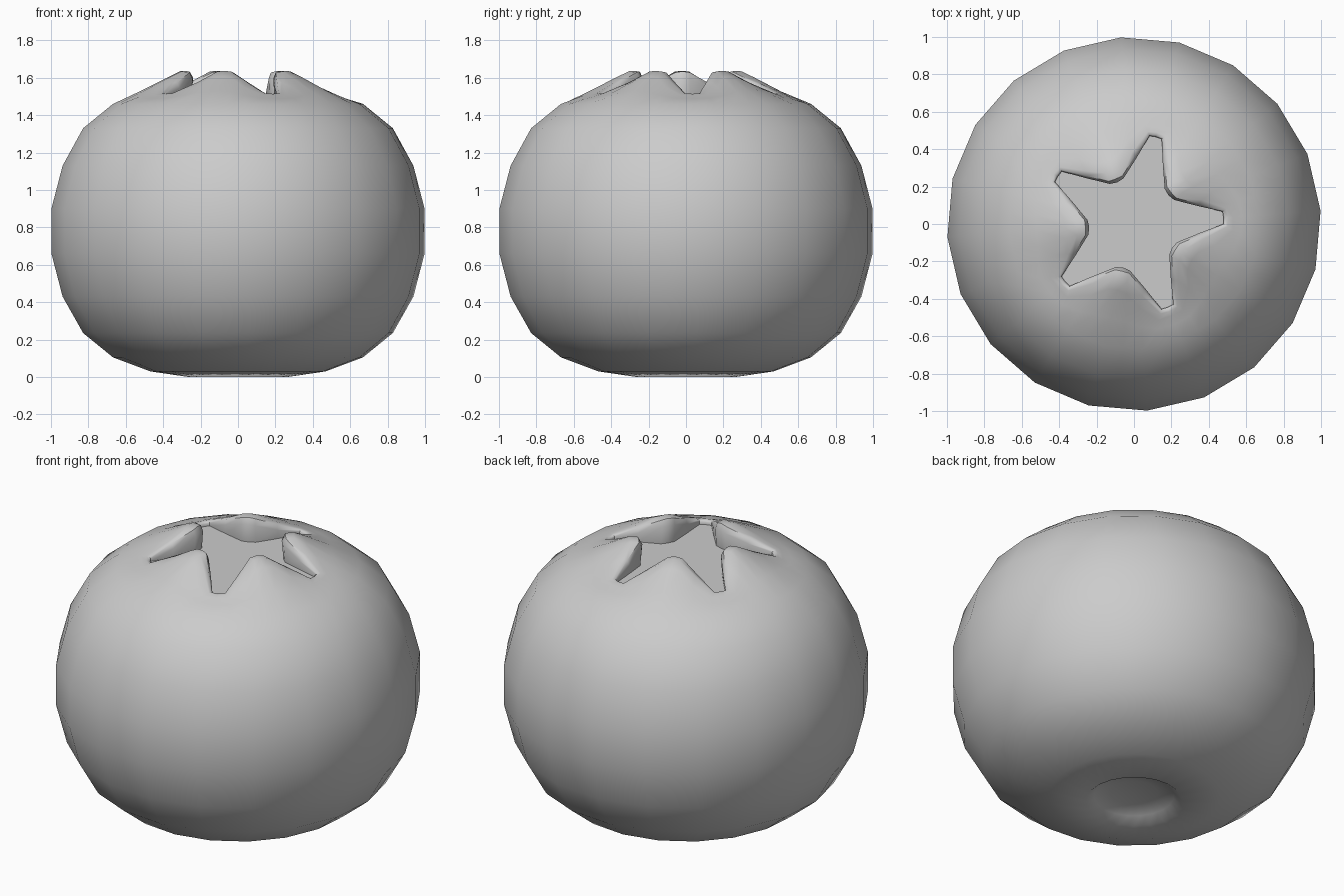
import bpy, bmesh, math

if "Cube" in bpy.data.objects:
    bpy.data.objects.remove(bpy.data.objects["Cube"])

OFFSET = 4      # rotation of the 20-sided body, degrees
COLS = 40       # 20 body sides, each split once for the crown


def body_ring(r, z):
    # odd columns sit on the chord so the outline keeps 20 flat sides
    return [(r * (1 if i % 2 == 0 else math.cos(math.radians(9))), i * 9, z)
            for i in range(COLS)]


def star_ring(keys):
    # keys: (angle, radius, z) from star tip to middle of a lobe, mirrored 5 times
    ring = []
    for i in range(COLS):
        k, j = divmod(i, 8)
        if j <= 4:
            a, r, z = keys[j]
        else:
            a, r, z = keys[8 - j]
            a = 72 - a
        ring.append((r, k * 72 + a, z))
    return ring


# body profile, bottom dimple up to the shoulder
profile = [(0.13, 0.055), (0.22, 0.035), (0.265, 0.0), (0.47, 0.03), (0.67, 0.105),
           (0.83, 0.235), (0.94, 0.43), (1.0, 0.66), (1.0, 0.90), (0.94, 1.13),
           (0.83, 1.33), (0.67, 1.46)]
rings = [body_ring(r, z) for r, z in profile]

# crown: slope, outer rim, rounded top, inner edge, wall foot
rings += [star_ring(k) for k in (
    [(0, .58, 1.488), (9, .575, 1.49), (18, .55, 1.505), (27, .525, 1.525), (36, .52, 1.53)],
    [(0, .53, 1.505), (7.5, .53, 1.508), (18, .45, 1.55), (28, .375, 1.602), (36, .365, 1.608)],
    [(0, .505, 1.514), (5.5, .50, 1.517), (15.5, .385, 1.575), (29, .31, 1.633), (36, .305, 1.637)],
    [(0, .49, 1.514), (4.5, .487, 1.516), (13, .365, 1.573), (27.5, .265, 1.628), (36, .26, 1.634)],
    [(0, .48, 1.505), (4, .478, 1.507), (11.7, .355, 1.545), (27, .25, 1.595), (36, .24, 1.60)],
    [(0, .48, 1.49), (4, .478, 1.49), (11.9, .36, 1.49), (27, .258, 1.49), (36, .25, 1.49)],
)]

bm = bmesh.new()
verts = []
for ring in rings:
    row = []
    for r, a, z in ring:
        t = math.radians(a + OFFSET)
        row.append(bm.verts.new((r * math.cos(t), r * math.sin(t), z)))
    verts.append(row)

for low, high in zip(verts, verts[1:]):
    for i in range(COLS):
        j = (i + 1) % COLS
        bm.faces.new((low[i], low[j], high[j], high[i]))

# dimple centre and crown floor
bottom = bm.verts.new((0, 0, 0.065))
floor = bm.verts.new((0, 0, 1.49))
for i in range(COLS):
    j = (i + 1) % COLS
    bm.faces.new((bottom, verts[0][j], verts[0][i]))
    bm.faces.new((floor, verts[-1][i], verts[-1][j]))
bmesh.ops.recalc_face_normals(bm, faces=bm.faces)

mesh = bpy.data.meshes.new("berry")
bm.to_mesh(mesh)
bm.free()
berry = bpy.data.objects.new("berry", mesh)
bpy.context.collection.objects.link(berry)
bpy.context.view_layer.objects.active = berry
berry.select_set(True)
bpy.ops.object.shade_smooth_by_angle(angle=math.radians(50))
